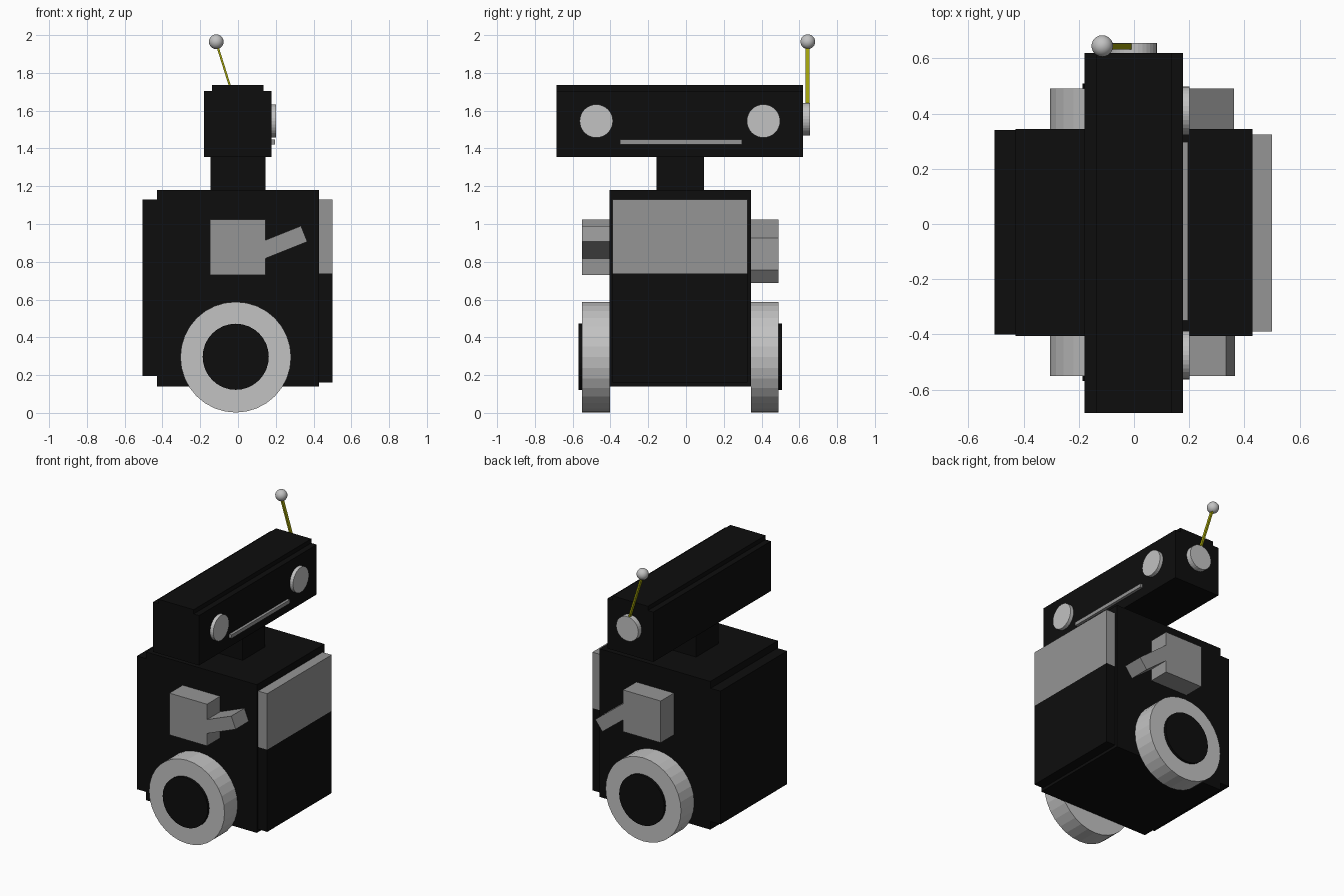
import bpy, math
from mathutils import Vector

if "Cube" in bpy.data.objects:
    bpy.data.objects.remove(bpy.data.objects["Cube"])


def material(name, r, g, b):
    m = bpy.data.materials.new(name)
    m.diffuse_color = (r, g, b, 1)
    m.use_nodes = True
    m.node_tree.nodes["Principled BSDF"].inputs["Base Color"].default_value = m.diffuse_color
    return m


BLACK = material("black", 0.004, 0.004, 0.004)
GRAY = material("mid gray", 0.30, 0.30, 0.30)
LIGHT = material("light gray", 0.54, 0.54, 0.54)
OLIVE = material("olive yellow", 0.36, 0.36, 0.003)


def finish(name, mat):
    o = bpy.context.object
    o.name = name
    o.data.materials.append(mat)
    return o


def box(name, mat, x, y, z):
    """Box from (min, max) ranges."""
    bpy.ops.mesh.primitive_cube_add(size=1, location=[sum(r) / 2 for r in (x, y, z)])
    o = finish(name, mat)
    o.scale = [r[1] - r[0] for r in (x, y, z)]
    return o


def disc(name, mat, center, radius, depth, axis, sides=32):
    """Short cylinder lying along the x or y axis."""
    rot = (0, math.pi / 2, 0) if axis == "x" else (math.pi / 2, 0, 0)
    bpy.ops.mesh.primitive_cylinder_add(vertices=sides, radius=radius, depth=depth,
                                        location=center, rotation=rot)
    return finish(name, mat)


def bar(name, mat, start, end, thick, width):
    """Box beam in the xz plane from start to end; width runs along y."""
    a, b = Vector(start), Vector(end)
    d = b - a
    bpy.ops.mesh.primitive_cube_add(size=1, location=(a + b) / 2,
                                    rotation=(0, -math.atan2(d.z, d.x), 0))
    o = finish(name, mat)
    o.scale = (d.length, width, thick)
    return o


# Body with chest, belly and back plates
box("body", BLACK, (-0.43, 0.43), (-0.405, 0.345), (0.14, 1.18))
box("back_plate", BLACK, (-0.505, -0.43), (-0.40, 0.34), (0.195, 1.13))
box("chest_panel", GRAY, (0.43, 0.50), (-0.39, 0.325), (0.737, 1.13))
box("belly_panel", BLACK, (0.43, 0.50), (-0.39, 0.325), (0.16, 0.737))

# Neck and head
box("neck", BLACK, (-0.145, 0.145), (-0.155, 0.095), (1.18, 1.355))
box("head", BLACK, (-0.18, 0.177), (-0.685, 0.62), (1.355, 1.705))
box("head_top", BLACK, (-0.138, 0.135), (-0.685, 0.62), (1.705, 1.735))

# Face
for side, y in (("right", -0.475), ("left", 0.41)):
    disc(side + "_eye", LIGHT, (0.189, y, 1.545), 0.088, 0.026, "x")
box("mouth", GRAY, (0.177, 0.196), (-0.35, 0.297), (1.422, 1.447))

# Ear and antenna
disc("ear", LIGHT, (-0.003, 0.638, 1.555), 0.086, 0.037, "y")
bar("antenna", OLIVE, (-0.005, 0.643, 1.61), (-0.115, 0.643, 1.96), 0.011, 0.022)
bpy.ops.mesh.primitive_uv_sphere_add(segments=24, ring_count=16, radius=0.039,
                                     location=(-0.115, 0.645, 1.965))
finish("antenna_ball", LIGHT)
bpy.ops.object.shade_smooth()

# Wheels, shoulders and arms on both sides; one arm is raised, one lowered
for side, y, out in (("right", -0.477, -1), ("left", 0.417, 1)):
    disc(side + "_wheel", LIGHT, (-0.012, y, 0.295), 0.293, 0.148, "y")
    disc(side + "_hub", BLACK, (-0.012, y + out * 0.06, 0.297), 0.175, 0.064, "y")
    box(side + "_shoulder", GRAY, (-0.147, 0.145), (y - 0.074, y + 0.074), (0.73, 1.023))
    tip = (0.35, y, 0.948) if out < 0 else (0.334, y, 0.722)
    root = (0.10, y, 0.848) if out < 0 else (0.10, y, 0.905)
    bar(side + "_arm", GRAY, root, tip, 0.09, 0.147)
